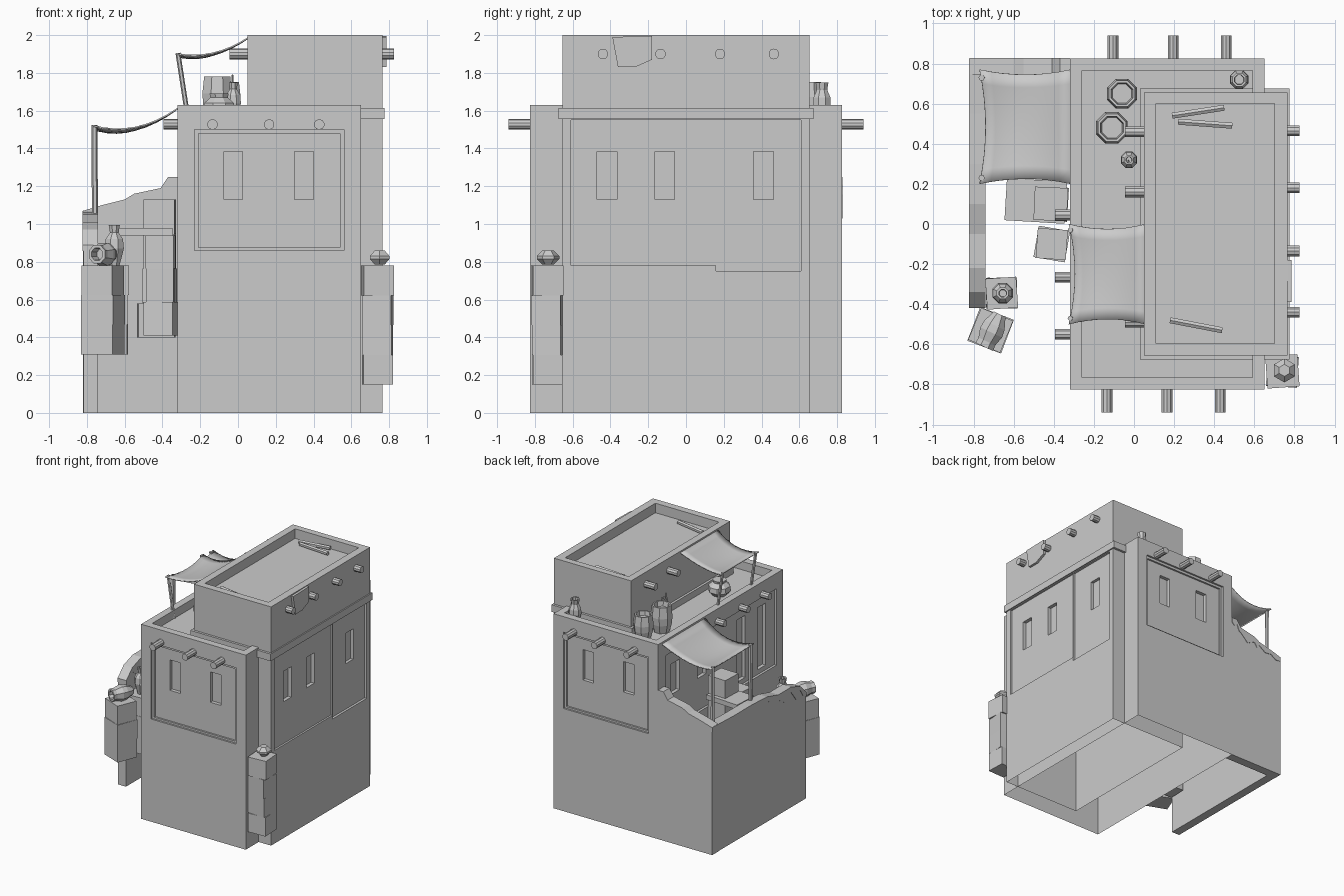
import bpy, bmesh, math, random
from mathutils import Vector, Matrix

if "Cube" in bpy.data.objects:
    bpy.data.objects.remove(bpy.data.objects["Cube"])
random.seed(4)


def make(name, bm):
    bmesh.ops.recalc_face_normals(bm, faces=bm.faces)
    me = bpy.data.meshes.new(name)
    bm.to_mesh(me)
    bm.free()
    ob = bpy.data.objects.new(name, me)
    bpy.context.collection.objects.link(ob)
    return ob


def box(name, x0, x1, y0, y1, z0, z1, turn=0):
    bm = bmesh.new()
    c = Vector(((x0 + x1) / 2, (y0 + y1) / 2, (z0 + z1) / 2))
    bmesh.ops.create_cube(bm, size=1, matrix=Matrix.Translation(c) @ Matrix.Rotation(turn, 4, 'Z')
                          @ Matrix.Diagonal((x1 - x0, y1 - y0, z1 - z0, 1)))
    return make(name, bm)


def rod(name, a, b, r, sides=10):
    a, b = Vector(a), Vector(b)
    bm = bmesh.new()
    bmesh.ops.create_cone(bm, cap_ends=True, segments=sides, radius1=r, radius2=r, depth=(b - a).length,
                          matrix=Matrix.Translation((a + b) / 2) @ (b - a).to_track_quat('Z', 'Y').to_matrix().to_4x4())
    return make(name, bm)


def prism(name, pts, axis, a, b):
    """Extrude a (horizontal, z) outline along x or y."""
    bm = bmesh.new()
    f = bm.faces.new([bm.verts.new((a, p, z) if axis == 'x' else (p, a, z)) for p, z in pts])
    ext = bmesh.ops.extrude_face_region(bm, geom=[f])['geom']
    d = Vector((b - a, 0, 0) if axis == 'x' else (0, b - a, 0))
    bmesh.ops.translate(bm, vec=d, verts=[v for v in ext if isinstance(v, bmesh.types.BMVert)])
    return make(name, bm)


def lathe(name, loc, prof, sides=8, rot=None):
    bm = bmesh.new()
    rings = [[bm.verts.new((r * math.cos(2 * math.pi * (i + .5) / sides),
                            r * math.sin(2 * math.pi * (i + .5) / sides), z)) for i in range(sides)] for r, z in prof]
    for a, b in zip(rings, rings[1:]):
        for i in range(sides):
            j = (i + 1) % sides
            bm.faces.new((a[i], a[j], b[j], b[i]))
    bm.faces.new(rings[0])
    bm.faces.new(rings[-1])
    ob = make(name, bm)
    ob.location = loc
    if rot:
        ob.rotation_mode = 'QUATERNION'
        ob.rotation_quaternion = Vector(rot).to_track_quat('Z', 'Y')
    return ob


def carve(ob, cuts):
    """Cut box recesses one after another, then open the underside."""
    for c in cuts:
        cutter = box("cutter", *c)
        cutter.hide_render = True
        m = ob.modifiers.new("cut", 'BOOLEAN')
        m.operation, m.solver, m.object = 'DIFFERENCE', 'EXACT', cutter
        me = bpy.data.meshes.new_from_object(ob.evaluated_get(bpy.context.evaluated_depsgraph_get()))
        ob.modifiers.clear()
        ob.data = me
        bpy.data.objects.remove(cutter)
    bm = bmesh.new()
    bm.from_mesh(ob.data)
    bmesh.ops.delete(bm, geom=[f for f in bm.faces if f.calc_center_median().z < .001], context='FACES')
    bm.to_mesh(ob.data)
    bm.free()


def cloth(name, x0, z0, x1, z1, y0, y1, sag, n=8):
    """Sagging awning with inward-curving edges."""
    bm = bmesh.new()
    g = []
    for i in range(n + 1):
        u = i / n
        bu = 4 * u * (1 - u)
        row = []
        for j in range(n + 1):
            v = j / n
            bv = 4 * v * (1 - v)
            x = x0 + (x1 - x0) * u + .03 * bv * (1 - 2 * u) * (1 if u < .5 else 0)
            y = y0 + (y1 - y0) * v + .025 * bu * (1 - 2 * v)
            row.append(bm.verts.new((x, y, z0 + (z1 - z0) * u - sag * (bu + .5 * bv * (1 - u)))))
        g.append(row)
    for i in range(n):
        for j in range(n):
            bm.faces.new((g[i][j], g[i + 1][j], g[i + 1][j + 1], g[i][j + 1]))
    ob = make(name, bm)
    m = ob.modifiers.new("thickness", 'SOLIDIFY')
    m.thickness = .008
    for p in ob.data.polygons:
        p.use_smooth = True
    return ob


# lower long building: roof tray, recessed wall panels, windows, side doors
lower = box("lower_building", -.32, .65, -.825, .825, 0, 1.63)
cuts = [(-.26, .59, -.765, .765, 1.56, 1.8)]
for s in (-1, 1):
    def front(x0, x1, d, z0, z1):
        a, b = sorted((s * (.825 - d), s * .95))
        cuts.append((x0, x1, a, b, z0, z1))
    front(-.23, .56, .015, .86, 1.5)
    front(-.21, .54, .03, .875, 1.48)
    front(-.075, .025, .06, 1.13, 1.385)
    front(.3, .4, .06, 1.13, 1.385)
cuts.append((-.5, -.3, -.74, .72, .86, 1.5))
for y, z0, z1 in ((.57, 1.13, 1.385), (.22, 1.13, 1.385), (-.3, .9, 1.42), (-.57, .9, 1.42)):
    cuts.append((-.5, -.27, y - .055, y + .055, z0, z1))
carve(lower, cuts)

# upper building with roof tray and right-hand panels
upper = box("upper_building", .05, .765, -.655, .655, 0, 2)
cuts = [(.11, .70, -.595, .6, 1.92, 2.2),
        (.75, .9, -.61, .16, .78, 1.55), (.745, .9, .1601, .61, .75, 1.55)]
cuts += [(.72, .9, y - .052, y + .052, 1.13, 1.385) for y in (-.418, -.113, .41)]
carve(upper, cuts)

# ledge around the upper building
for n, (x0, x1, y0, y1) in enumerate(((.76, .775, -.675, .675), (.03, .055, -.675, .675),
                                     (.03, .775, -.675, -.65), (.03, .775, .65, .675))):
    box(f"ledge_{n}", x0, x1, y0, y1, 1.555, 1.615)

# roof beams poking through the walls
for x in (-.135, .165, .43):
    rod("front_beam", (x, -.8, 1.527), (x, -.94, 1.527), .028)
    rod("back_beam", (x + .03, .8, 1.527), (x + .03, .94, 1.527), .028)
for y in (.045, -.265, -.55):
    rod("left_beam", (-.3, y, 1.527), (-.395, y, 1.527), .028)
for y in (-.44, -.135, .18, .465):
    rod("upper_right_beam", (.74, y, 1.9), (.825, y, 1.9), .028)
for y in (-.49, -.15, .16, .46):
    rod("upper_left_beam", (.08, y, 1.9), (-.045, y, 1.9), .028)

# broken yard walls with crumbling caps
back_top = [(-.82, 1.06), (-.72, 1.09), (-.6, 1.12), (-.55, 1.15), (-.41, 1.18), (-.37, 1.24), (-.32, 1.24)]
side_top = [(-.42, .88), (-.34, .96), (-.22, 1.0), (-.05, 1.0), (.1, 1.04), (.3, 1.05), (.55, 1.05), (.825, 1.06)]


def yard_wall(name, top, axis, a, b):
    prism(name, [(top[0][0], 0)] + top + [(top[-1][0], 0)], axis, a, b)
    under = []
    for (p, z), (q, w) in zip(top, top[1:]):
        under += [(p, z - random.uniform(.02, .04)), ((p + q) / 2, (z + w) / 2 - random.uniform(.04, .1))]
    under.append((top[-1][0], top[-1][1] - .03))
    prism(name + "_cap", [(p, z + .01) for p, z in top] + under[::-1], axis, a - .004, b + .004)


yard_wall("yard_back_wall", back_top, 'y', .75, .825)
yard_wall("yard_side_wall", side_top, 'x', -.818, -.745)

# stacks of blocks
def stack(name, x, y, size, z0, z1, n, turn=0):
    h = (z1 - z0) / n
    for i in range(n):
        s = size / 2 * random.uniform(.94, 1.04)
        box(f"{name}_{i}", x - s, x + s, y - s, y + s, z0 + i * h, z0 + (i + 1) * h, turn + random.uniform(-.1, .1))


stack("right_block", .74, -.735, .155, .15, .78, 4)
stack("left_block", -.66, -.345, .15, .31, .78, 3)
stack("left_front_block", -.715, -.53, .18, .31, .78, 3, -.35)
stack("inner_block", -.41, -.1, .155, .41, .94, 3, -.08)
stack("inner_rear_block", -.415, .1, .165, .4, 1.13, 4)
box("slab", -.64, -.34, .01, .22, .94, .98, -.06)
box("low_block", -.53, -.36, .03, .2, .4, .58, .05)

# awnings and their posts
cloth("lower_awning", -.77, 1.525, -.32, 1.615, .2, .77, .055)
for y in (.23, .73):
    rod("lower_post", (-.757, y, .95), (-.76, y, 1.525), .016, 6)
cloth("upper_awning", -.325, 1.905, .055, 1.99, -.5, 0, .04)
for y in (-.47, -.03):
    rod("upper_post", (-.265, y, 1.56), (-.318, y, 1.905), .013, 6)

# torn cloth hung over the right parapet
prism("hanging_flap", [(-.39, 1.99), (-.36, 1.83), (-.27, 1.83), (-.18, 1.87), (-.18, 1.995)], 'x', .765, .785)

# jars, pots and gourd
barrel = [(.062, 0), (.08, .07), (.085, .13), (.075, .22), (.062, .22), (.055, .18)]
vase = [(.03, 0), (.055, .09), (.05, .14), (.025, .175), (.032, .215), (.02, .215), (.018, .17)]
lathe("barrel_large", (-.11, .48, 1.56), barrel)
lathe("barrel_small", (-.06, .65, 1.56), [(r * .94, z * .87) for r, z in barrel])
lathe("roof_vase", (-.025, .32, 1.56), [(r * .8, z * .88) for r, z in vase])
rod("vase_stick", (-.025, .32, 1.6), (-.03, .31, 1.79), .005, 5)
lathe("corner_vase", (.525, .72, 1.56), [(.03, 0), (.05, .07), (.048, .11), (.03, .15), (.037, .19), (.026, .19), (.024, .15)])
lathe("squat_pot", (-.1, -.3, 1.56), [(.05, 0), (.09, .04), (.085, .08), (.05, .11), (.055, .13), (.04, .13)])
lathe("standing_vase", (-.655, -.345, .78), vase)
lathe("tipped_vase", (-.67, -.45, .84), [(.035, 0), (.06, .06), (.065, .1), (.05, .15), (.052, .18), (.035, .18), (.03, .12)], 8, (-.4, -.85, 0))
lathe("gourd", (.75, -.73, .785), [(.03, 0), (.06, .03), (.06, .045), (.03, .075)], 6)

# loose poles on the upper roof
for a, b in (((.19, .54), (.45, .58)), ((.22, .51), (.49, .49)), ((.18, -.48), (.44, -.53))):
    rod("loose_pole", (*a, 1.937), (*b, 1.937), .017, 6)
